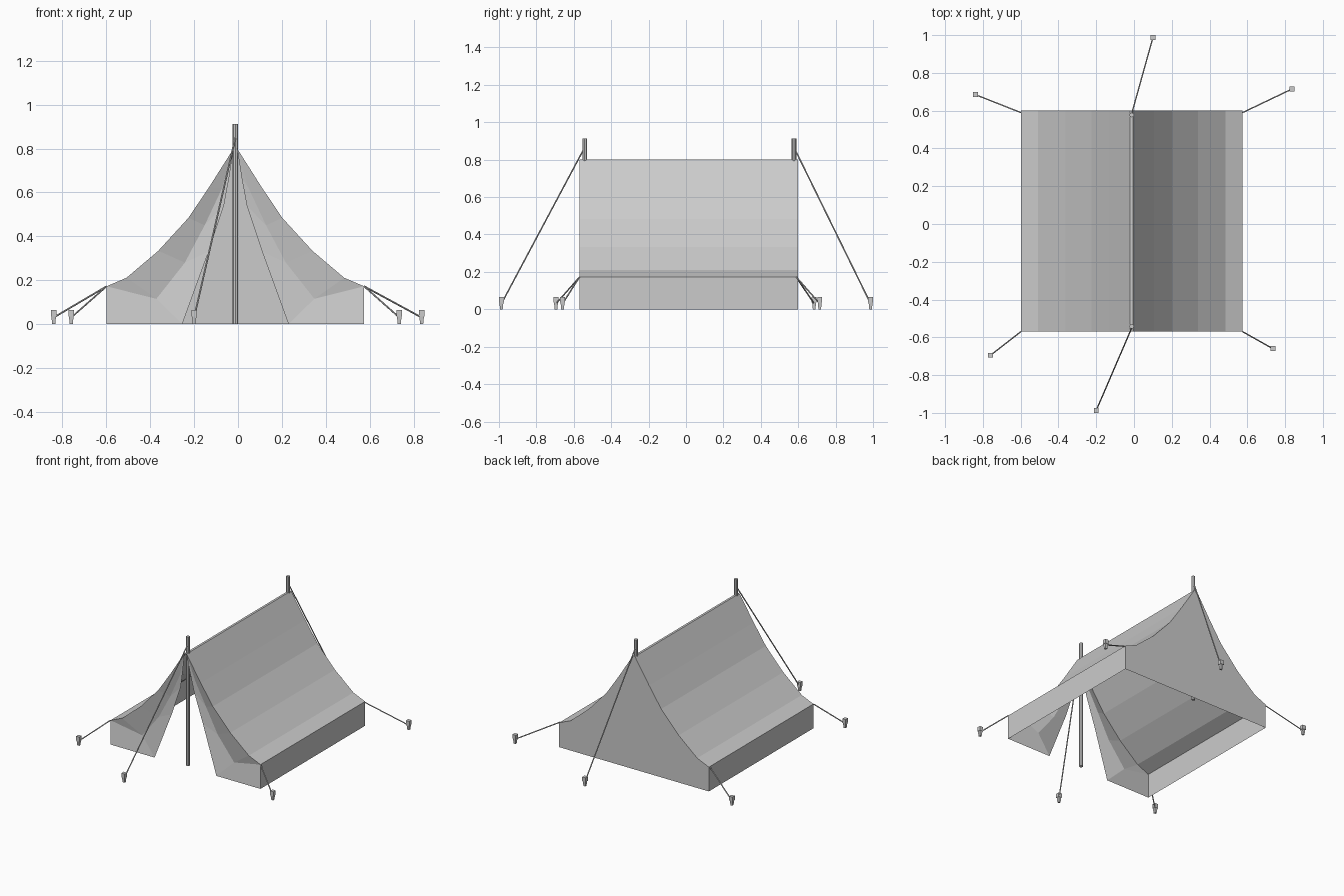
import bpy
from mathutils import Vector

if "Cube" in bpy.data.objects:
    bpy.data.objects.remove(bpy.data.objects["Cube"], do_unlink=True)

CX = -0.012                 # tent centre line
FRONT, BACK = -0.57, 0.60   # ends of the tent


def make_material(name, value):
    mat = bpy.data.materials.new(name)
    mat.use_nodes = True
    colour = (value, value, value, 1)
    mat.diffuse_color = colour
    mat.node_tree.nodes["Principled BSDF"].inputs["Base Color"].default_value = colour
    return mat


GREY = make_material("plain grey", 0.6)


def make_object(name, verts, faces):
    mesh = bpy.data.meshes.new(name)
    mesh.from_pydata(verts, [], faces)
    mesh.materials.append(GREY)
    obj = bpy.data.objects.new(name, mesh)
    bpy.context.collection.objects.link(obj)
    return obj


def strip(name, row_a, row_b, flip=False):
    """Sheet of quads between two rows of points."""
    n = len(row_a)
    faces = [(i, i + 1, n + i + 1, n + i) for i in range(n - 1)]
    if flip:
        faces = [f[::-1] for f in faces]
    return make_object(name, row_a + row_b, faces)


def rod(name, start, end, radius, sides):
    start, end = Vector(start), Vector(end)
    axis = end - start
    bpy.ops.mesh.primitive_cylinder_add(vertices=sides, radius=radius, depth=axis.length,
                                        location=(start + end) / 2)
    obj = bpy.context.object
    obj.name = name
    obj.rotation_euler = axis.to_track_quat("Z", "Y").to_euler()
    obj.data.materials.append(GREY)


# Half profile of the canvas: ridge, sagging roof, eave, wall foot
half = [(0.008, 0.80), (0.119, 0.625), (0.214, 0.484), (0.351, 0.334),
        (0.496, 0.211), (0.587, 0.172), (0.587, 0)]
loop = [(-x, z) for x, z in reversed(half)] + half


def row(points, y):
    return [(CX + x, y, z) for x, z in points]


# Roof and side walls
strip("roof_and_side_walls", row(loop, FRONT), row(loop, BACK))

# Closed back wall
strip("back_wall", row([(-x, z) for x, z in half], BACK), row(half, BACK))

# Front flaps: the fold sags inwards, the inner edge frames the opening
fold = [(0.06, 0.62), (0.14, 0.45), (0.23, 0.28), (0.36, 0.115)]
edge = [(0.028, 0.67), (0.052, 0.54), (0.122, 0.33), (0.242, 0)]
for side, label in ((1, "left"), (-1, "right")):
    def flap_row(points, sag):
        return [(CX + side * x, FRONT + s, z) for (x, z), s in zip(points, sag)]

    hem = flap_row(half[:6], [0] * 6)
    middle = flap_row([half[0]] + fold + [half[5]], [0, 0.02, 0.03, 0.03, 0.03, 0])
    inner = flap_row([half[0]] + edge + [half[6]], [0, 0.01, 0.02, 0.02, 0, 0])
    strip(label + "_flap_upper", hem, middle, side < 0)
    strip(label + "_flap_lower", middle, inner, side < 0)

# Tent poles
for label, y in (("front", -0.542), ("back", 0.577)):
    rod(label + "_pole", (CX, y, 0), (CX, y, 0.912), 0.0125, 8)


# Pegs: square block head on a tapered stake
def peg(name, x, y):
    verts = [(x + sx * w, y + sy * w, z)
             for w, z in ((0.007, 0), (0.0105, 0.035), (0.013, 0.035), (0.013, 0.065))
             for sx, sy in ((-1, -1), (1, -1), (1, 1), (-1, 1))]
    faces = [(3, 2, 1, 0), (12, 13, 14, 15)]
    for k in (0, 4, 8):
        faces += [(k + i, k + (i + 1) % 4, k + 4 + (i + 1) % 4, k + 4 + i) for i in range(4)]
    make_object(name, verts, faces)


# Guy ropes, each from its tie point to its peg
eave = half[5][0]
ropes = {
    "front": ((CX, -0.55, 0.85), (-0.2, -0.987)),
    "back": ((CX, 0.585, 0.85), (0.1, 0.987)),
    "front_left": ((CX + eave, FRONT, 0.172), (0.735, -0.66)),
    "front_right": ((CX - eave, FRONT, 0.172), (-0.76, -0.695)),
    "back_left": ((CX + eave, BACK - 0.01, 0.172), (0.837, 0.715)),
    "back_right": ((CX - eave, BACK - 0.01, 0.172), (-0.84, 0.685)),
}
for label, (tie, (px, py)) in ropes.items():
    peg(label + "_peg", px, py)
    rod(label + "_rope", tie, (px, py, 0.03), 0.004, 6)
